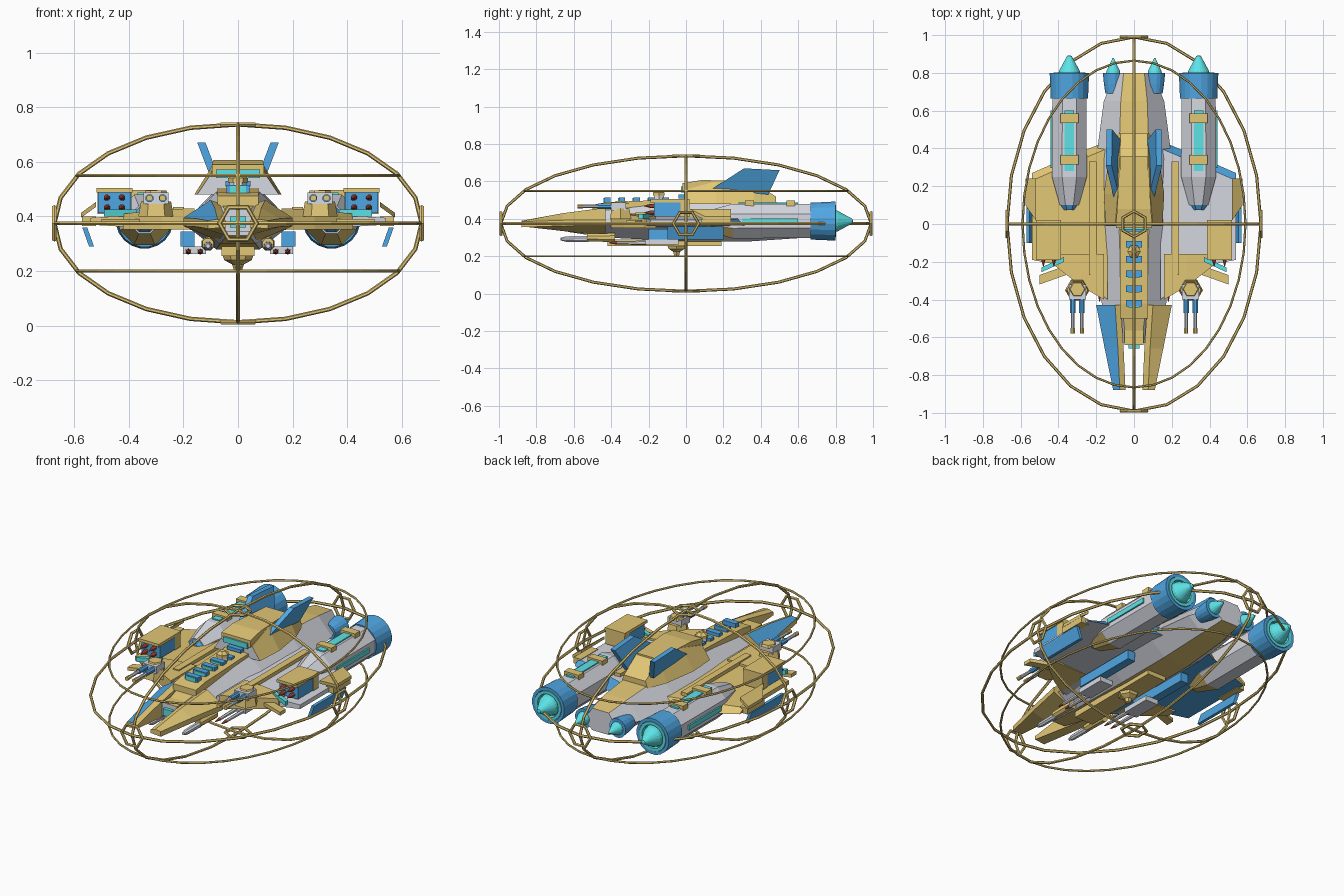
import bpy, bmesh, math
from mathutils import Vector

if "Cube" in bpy.data.objects:
    bpy.data.objects.remove(bpy.data.objects["Cube"])


def material(name, rgb):
    m = bpy.data.materials.new(name)
    m.use_nodes = True
    m.diffuse_color = (*rgb, 1)
    m.node_tree.nodes["Principled BSDF"].inputs["Base Color"].default_value = (*rgb, 1)
    return m


PALETTE = [material("gold", (.76, .57, .18)), material("light_grey", (.68, .70, .76)),
           material("blue", (.08, .39, .78)), material("cyan", (.11, .79, .82)),
           material("red", (.55, .09, .05))]
GOLD, GREY, BLUE, CYAN, RED = range(5)


def loft(name, rings, colour, closed=False):
    """Skin a list of point rings; colour is an index or a rule(normal, centre)."""
    bm = bmesh.new()
    loops = [[bm.verts.new(p) for p in ring] for ring in rings]
    pairs = list(zip(loops, loops[1:]))
    if closed:
        pairs.append((loops[-1], loops[0]))
    else:
        bm.faces.new(loops[0])
        bm.faces.new(loops[-1])
    for a, b in pairs:
        for i in range(len(a)):
            j = (i + 1) % len(a)
            bm.faces.new((a[i], a[j], b[j], b[i]))
    bmesh.ops.recalc_face_normals(bm, faces=bm.faces)
    bm.normal_update()
    for f in bm.faces:
        f.material_index = colour(f.normal, f.calc_center_median()) if callable(colour) else colour
    me = bpy.data.meshes.new(name)
    bm.to_mesh(me)
    bm.free()
    for m in PALETTE:
        me.materials.append(m)
    ob = bpy.data.objects.new(name, me)
    bpy.context.collection.objects.link(ob)


def rect_y(x0, x1, y, z0, z1):
    return [(x0, y, z0), (x1, y, z0), (x1, y, z1), (x0, y, z1)]


def rect_x(x, y0, y1, z0, z1):
    return [(x, y0, z0), (x, y1, z0), (x, y1, z1), (x, y0, z1)]


def box(name, cx, w, y0, y1, z0, z1, colour):
    loft(name, [rect_y(cx - w, cx + w, y, z0, z1) for y in (y0, y1)], colour)


def turned(name, x, z, profile, sides, colour):
    """Round part along y from (y, radius) pairs."""
    angles = [math.tau * (i + .5) / sides for i in range(sides)]
    loft(name, [[(x + r * math.cos(a), y, z + r * math.sin(a)) for a in angles]
                for y, r in profile], colour)


def post(name, x, y, profile, sides, colour):
    """Round part along z from (z, radius) pairs."""
    angles = [math.tau * i / sides for i in range(sides)]
    loft(name, [[(x + r * math.cos(a), y + r * math.sin(a), z) for a in angles]
                for z, r in profile], colour)


def hoop(name, centre, u, v, tube, count):
    """Elliptical wire ring spanned by the half axes u and v."""
    c, u, v = Vector(centre), Vector(u), Vector(v)
    n = u.cross(v).normalized()
    rings = []
    for i in range(count):
        a = math.tau * i / count
        out = (v * math.cos(a) - u * math.sin(a)).cross(n).normalized()
        p = c + u * math.cos(a) + v * math.sin(a)
        rings.append([p + tube * (out * math.cos(k * math.tau / 6) + n * math.sin(k * math.tau / 6))
                      for k in range(6)])
    loft(name, rings, GOLD, closed=True)


# Cage of rings with hexagonal nodes at the six poles
RX, RY, RZ, MID = .672, .99, .362, .375
X, Y, Z = Vector((1, 0, 0)), Vector((0, 1, 0)), Vector((0, 0, 1))
core = Z * MID
hoop("cage_ring_level", core, X * RX, Y * RY, .008, 24)
hoop("cage_ring_cross", core, X * RX, Z * RZ, .008, 24)
hoop("cage_ring_long", core, Y * RY, Z * RZ, .008, 24)
for s in (-1, 1):
    hoop("cage_ring_offset", core + Z * s * .175, X * .59, Y * .865, .006, 36)
    hoop("cage_node_side", core + X * s * RX, Y * .068, Z * .068, .009, 6)
    hoop("cage_node_end", core + Y * s * RY, X * .068, Z * .068, .009, 6)
    hoop("cage_node_pole", core + Z * s * RZ, Y * .068, X * .068, .009, 6)

# Central hull: y, half width, ridge half width, bottom, top
hull_stations = [(-.63, .06, .04, .33, .41), (-.43, .17, .065, .30, .455), (0, .2, .08, .28, .49),
                 (.35, .2, .08, .28, .5), (.65, .16, .07, .30, .475), (.8, .1, .055, .32, .45)]
loft("hull", [[(-w, y, MID), (-t, y, top), (t, y, top), (w, y, MID), (t, y, low), (-t, y, low)]
              for y, w, t, low, top in hull_stations],
     lambda n, c: GOLD if abs(n.z) > .93 else GREY)
box("nose_sensor", 0, .03, -.66, -.62, .36, .4, CYAN)
box("nose_collar", 0, .05, -.64, -.5, .345, .425, lambda n, c: GREY if n.y < -.5 else GOLD)

# Canopy with window and roof: y, base half width, roof half width, roof height
loft("canopy", [[(-w, y, .48), (w, y, .48), (t, y, top), (-t, y, top)] for y, w, t, top in
                ((-.01, .15, .1, .555), (.16, .16, .085, .6), (.36, .13, .075, .595), (.48, .085, .07, .52))],
     lambda n, c: GREY if n.y < -.6 else GOLD)
loft("canopy_roof", [rect_y(-w, w, y, .55, z) for y, w, z in
                     ((-.02, .095, .59), (.08, .09, .607), (.36, .07, .604))], GOLD)
box("canopy_window", 0, .08, -.028, .05, .54, .572, CYAN)
box("window_sill", 0, .045, -.04, .0, .51, .53, BLUE)

# Spine plate with a row of vents and a small mast
loft("spine_plate", [rect_y(-.075, .075, y, z - .05, z) for y, z in ((-.5, .475), (-.42, .49), (0, .505))], GOLD)
for i in range(5):
    y = -.42 + i * .078
    box("spine_vent", 0, .042, y - .017, y + .017, .48, .515, BLUE)
    box("vent_light", 0, .03, y - .021, y + .01, .48, .511, CYAN)
post("mast_base", 0, -.145, [(.49, .035), (.525, .03)], 6, GREY)
post("mast_cap", 0, -.145, [(.525, .036), (.54, .036), (.555, .015)], 6, GOLD)

# Belly plate and turret
box("belly_plate", 0, .06, -.42, .19, .255, .29, GOLD)
post("belly_turret", 0, -.05, [(.205, .015), (.225, .022), (.24, .05), (.265, .06)], 6, GOLD)


def wing_rule(side):
    def rule(n, c):
        if side > 0:
            return BLUE if n.y > .3 else GREY
        return BLUE if n.z < -.3 else GOLD
    return rule


for s in (-1, 1):
    # Forked prow
    loft("prow_prong", [[(s * x0, y, z0), (s * x1, y, (z0 + z1) / 2 - .02), (s * x1, y, (z0 + z1) / 2 + .01),
                         (s * (x0 + .03), y, z1), (s * x0, y, z1 - .01)]
                        for y, x0, x1, z0, z1 in ((-.88, .045, .11, .36, .39), (-.66, .055, .155, .335, .43),
                                                  (-.43, .07, .2, .31, .46))],
         lambda n, c: BLUE if s < 0 and n.z > .1 and n.x < -.1 else GOLD)

    # Tail fins on the canopy
    fin = ((.14, .56), (.31, .67), (.5, .66), (.44, .53))
    loft("tail_fin", [[(s * (.092 + (z - .56) * .38 + d), y, z) for y, z in fin] for d in (-.015, .015)], BLUE)

    # Wings with bevelled trailing edge, leading plate, strake and tip
    loft("wing", [[(s * x, y0, z0), (s * x, y1 + .04, z0), (s * x, y1, z1), (s * x, y0, z1)]
                  for x, y0, y1, z0, z1 in ((.14, -.4, .4, .35, .42), (.38, -.22, .3, .36, .405),
                                            (.54, -.19, .23, .37, .395))], wing_rule(s))
    loft("wing_leading_plate", [rect_x(s * x, y0, y1, .352, z1) for x, y0, y1, z1 in
                                ((.16, -.4, -.16, .43), (.28, -.33, -.16, .425), (.42, -.22, -.16, .41))], GOLD)
    box("strake", s * .218, .02, -.27, .33, .39, .435, GOLD)
    loft("wing_tip", [rect_x(s * x, y0, .24, z, z + .018) for x, y0, z in ((.52, .02, .435), (.575, .1, .395))], GOLD)
    box("wing_tip_edge", s * .545, .025, .08, .24, .365, .4, GOLD)
    loft("tip_flap", [[(s * x, y, z), (s * (x + .018), y, z), (s * (x + .018), y + .3, z),
                       (s * x, y + .3, z)] for x, y, z in ((.552, -.1, .36), (.527, -.1, .29))], BLUE)
    loft("wing_canard", [rect_x(s * x, y, y + .025, .4, .425) for x, y in ((.37, -.2), (.49, -.255))][::-1], CYAN)
    loft("wing_blade", [rect_x(s * x, y, y + .05, .37, .39) for x, y in ((.36, -.27), (.5, -.32))], GOLD)

    # Missile pod
    box("missile_pod", s * .452, .06, -.17, 0, .412, .49, BLUE)
    box("missile_pod_lid", s * .452, .066, -.19, .02, .488, .505, GOLD)
    box("missile_pod_rear", s * .452, .062, -.03, .02, .41, .495, GOLD)
    for dx in (-.028, .028):
        for z in (.433, .469):
            turned("missile", s * .452 + dx, z, [(-.225, .002), (-.19, .012), (-.15, .012)], 8, RED)

    # Twin gun turret
    post("gun_base", s * .3, -.35, [(.4, .065), (.455, .055)], 6, GOLD)
    box("gun_body", s * .3, .045, -.4, -.32, .445, .487, GREY)
    post("gun_cap", s * .3, -.345, [(.48, .045), (.495, .038)], 6, GOLD)
    for d in (-.024, .024):
        turned("gun_sleeve", s * .3 + d, .467, [(-.47, .015), (-.39, .015)], 8, BLUE)
        turned("gun_barrel", s * .3 + d, .467, [(-.56, .01), (-.46, .01)], 8, GREY)
        turned("gun_muzzle", s * .3 + d, .467, [(-.58, .012), (-.55, .012)], 8, GOLD)

    # Belly fairing and under guns
    box("belly_fairing", s * .185, .025, -.2, .2, .29, .345, BLUE)
    box("under_gun_body", s * .16, .042, -.22, -.04, .262, .29, GREY)
    for d in (-.022, .022):
        turned("under_gun_barrel", s * .16 + d, .272, [(-.37, .009), (-.21, .012)], 6, GREY)
        turned("under_gun_tip", s * .16 + d, .272, [(-.41, .003), (-.37, .01)], 6, RED)
    turned("prong_gun", s * .11, .292, [(-.67, .008), (-.64, .016), (-.52, .018)], 8, GREY)
    turned("prong_gun_mount", s * .11, .3, [(-.53, .022), (-.38, .026)], 8, GOLD)

    # Main engine nacelle
    ex, ez = s * .342, .388
    turned("engine_nacelle", ex, ez, [(.1, .055), (.25, .1), (.68, .098)], 8,
           lambda n, c: GOLD if c.y < .3 and n.z < -.2 else GREY)
    turned("engine_intake", ex, ez, [(.075, .035), (.105, .052)], 8, BLUE)
    turned("engine_nozzle", ex, ez, [(.665, .1), (.72, .102), (.8, .106), (.8, .088), (.77, .08)], 20, BLUE)
    turned("engine_glow_ring", ex, ez, [(.76, .086), (.803, .086), (.803, .068), (.78, .066)], 20, CYAN)
    turned("engine_cone", ex, ez, [(.77, .064), (.81, .056), (.89, .012), (.893, .002)], 20, CYAN)
    box("engine_top_strip", ex, .025, .28, .6, .46, .487, CYAN)
    box("engine_side_strip", ex + s * .088, .012, .3, .6, .375, .403, CYAN)
    for y in (.34, .56):
        box("engine_clamp", ex, .048, y - .024, y + .024, .465, .497, GOLD)

    # Small engine
    turned("small_nozzle", s * .11, .375, [(.69, .042), (.74, .05), (.8, .056)], 16, BLUE)
    turned("small_cone", s * .11, .375, [(.78, .042), (.81, .036), (.88, .003)], 16, CYAN)
